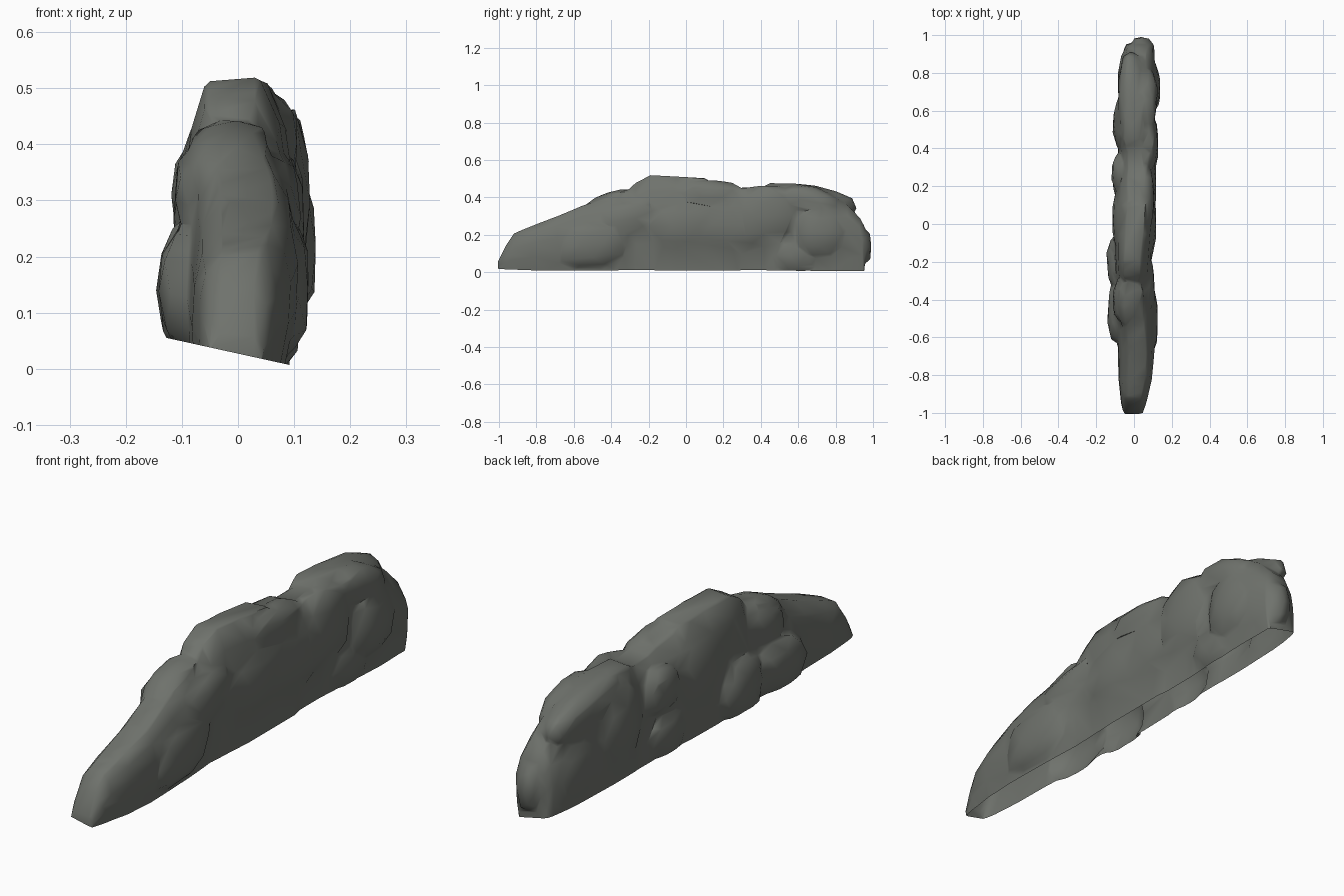
import bpy, bmesh, random
from mathutils import Vector

random.seed(4)
stone = bpy.data.materials.new("stone")
stone.diffuse_color = (0.16, 0.17, 0.152, 1)
bm = bmesh.new()          # all stones are gathered here, then fused


def loft(stations, foot=.75):
    # station: y, left x, right x, top z, centre of crest x
    rings = []
    for y, xl, xr, zt, xc in stations:
        w = (xr - xl) / 2
        pts = [(xl * .92, -.06), (xl, zt * .3), (xl * .96 + xc * .04, zt * .58),
               (xl * .82 + xc * .18, zt * .82), (xc - w * .5, zt * .985),
               (xc + w * .5, zt), (xr * .85 + xc * .15, zt * .84),
               (xr, zt * .62), (xr * .95, zt * .33), (xr * foot, -.06)]
        rings.append([bm.verts.new((x, y, z)) for x, z in pts])
    faces = [bm.faces.new(rings[0]), bm.faces.new(rings[-1])]
    for a, b in zip(rings, rings[1:]):
        for i in range(10):
            j = (i + 1) % 10
            faces.append(bm.faces.new((a[i], a[j], b[j], b[i])))
    bmesh.ops.recalc_face_normals(bm, faces=faces)


def rock(c, r, tilt=0, p=2.8):
    # boxy boulder; tilt raises z per unit of y
    made = bmesh.ops.create_icosphere(bm, subdivisions=2, radius=1)
    for v in made["verts"]:
        d = v.co.copy()
        d /= sum(abs(k) ** p for k in d) ** (1 / p)
        d *= random.uniform(.92, 1.05)
        v.co = Vector((c[0] + d.x * r[0], c[1] + d.y * r[1],
                       c[2] + d.z * r[2] + tilt * d.y * r[1]))


# front, middle and back of the ridge
loft([(-1.005, -.055, .045, .06, .0), (-.965, -.066, .06, .14, .0),
      (-.92, -.072, .072, .208, .005), (-.82, -.082, .095, .25, .015),
      (-.68, -.085, .108, .303, .02), (-.55, -.09, .105, .358, .01),
      (-.4, -.095, .1, .40, -.01), (-.28, -.095, .09, .43, -.01)], .65)
loft([(-.31, -.07, .07, .44, -.01), (-.27, -.095, .085, .478, -.012),
      (-.19, -.1, .09, .52, -.01), (-.05, -.105, .1, .512, .0),
      (.1, -.1, .1, .504, .01), (.13, -.095, .1, .484, .01),
      (.25, -.09, .1, .472, .01), (.29, -.085, .09, .452, .01),
      (.5, -.085, .09, .455, .01)])
loft([(.38, -.08, .085, .44, .0), (.45, -.088, .092, .478, -.01),
      (.58, -.088, .1, .475, -.005), (.7, -.082, .108, .455, .0),
      (.78, -.078, .112, .415, .01), (.86, -.068, .11, .365, .015),
      (.93, -.052, .108, .29, .03), (.955, -.04, .106, .245, .035)])
rock((.04, .87, .14), (.062, .13, .125), 0)

# boulders on the right side
for c, r, t in [
    ((.045, -.33, .28), (.066, .2, .11), .15),
    ((.07, -.5, .15), (.06, .2, .13), .1),
    ((.05, .0, .25), (.066, .22, .15), .05),
    ((.052, .22, .26), (.064, .25, .16), .0),
    ((.05, .14, .40), (.06, .2, .09), -.05),
    ((.06, .42, .3), (.07, .18, .17), .05),
    ((.068, .72, .22), (.074, .14, .145), .0),
    ((.055, .66, .38), (.07, .16, .08), -.2),
    ((.055, .6, .09), (.055, .13, .1), .0)]:
    rock(c, r, t)

# boulders on the left side
for c, r, t in [
    ((-.08, -.46, .14), (.06, .17, .11), .05),
    ((-.085, -.2, .14), (.06, .14, .12), .0),
    ((-.05, -.4, .31), (.06, .13, .1), .25),
    ((-.06, .02, .27), (.055, .2, .16), .0),
    ((-.06, .27, .31), (.058, .11, .1), .0),
    ((-.06, .24, .12), (.056, .12, .1), .0),
    ((-.05, .53, .25), (.063, .14, .17), -.05),
    ((-.03, .75, .16), (.058, .17, .15), .0)]:
    rock(c, r, t)

# boulders along the crest
rock((-.015, -.42, .365), (.075, .13, .06), .35)
rock((-.015, .68, .375), (.066, .23, .088), -.15)

# fuse the stones into one skin and reduce it to broad facets
raw = bpy.data.meshes.new("stones_raw")
bm.to_mesh(raw)
bm.free()
ob = bpy.data.objects.new("rock_ridge", raw)
bpy.context.collection.objects.link(ob)
fuse = ob.modifiers.new("fuse", 'REMESH')
fuse.mode = 'VOXEL'
fuse.voxel_size = 0.01
soften = ob.modifiers.new("soften", 'SMOOTH')
soften.iterations = 2
thin = ob.modifiers.new("thin", 'DECIMATE')
thin.ratio = 0.022
deps = bpy.context.evaluated_depsgraph_get()
mesh = bpy.data.meshes.new_from_object(ob.evaluated_get(deps))
ob.modifiers.clear()

# open underside, trimmed on a plane that rises to the left
bm = bmesh.new()
bm.from_mesh(mesh)
bmesh.ops.bisect_plane(bm, geom=bm.verts[:] + bm.edges[:] + bm.faces[:],
                       plane_co=(0, 0, .027), plane_no=(-.22, 0, -1), clear_outer=True)
bm.to_mesh(mesh)
bm.free()
ob.data = mesh
mesh.materials.clear()
mesh.materials.append(stone)
bpy.context.view_layer.objects.active = ob
ob.select_set(True)
bpy.ops.object.shade_smooth_by_angle(angle=0.8)
